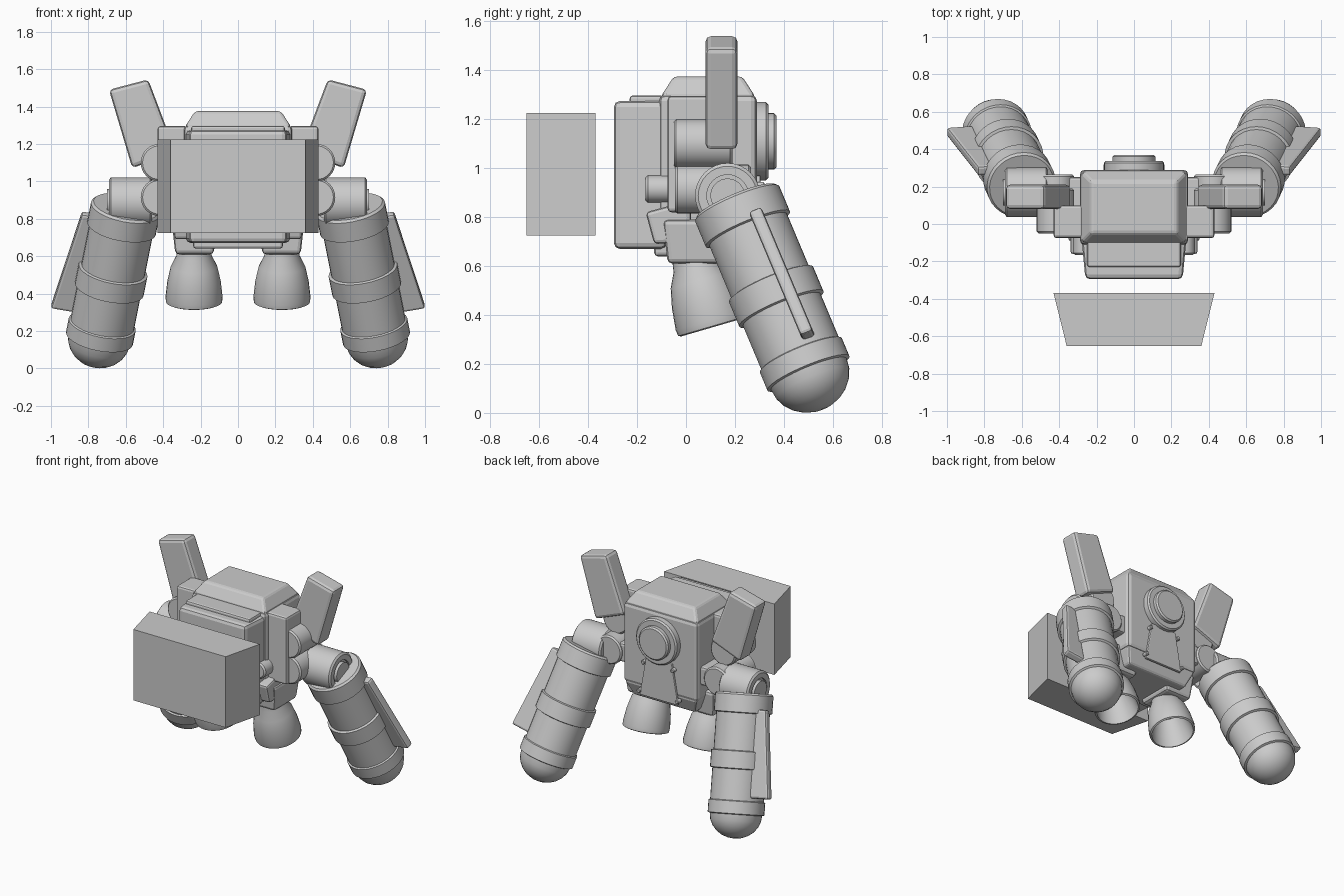
import bpy, bmesh, math
from mathutils import Vector

cube = bpy.data.objects.get("Cube")
if cube:
    bpy.data.objects.remove(cube, do_unlink=True)

GREY = (0.6, 0.6, 0.6, 1.0)
grey = bpy.data.materials.new("plain_grey")
grey.use_nodes = True
grey.diffuse_color = GREY
grey.node_tree.nodes["Principled BSDF"].inputs["Base Color"].default_value = GREY


def finish(name, bm, mirror=False, bevel=0.0, smooth=False, segments=2):
    """Turn a bmesh into an object, with optional bevel and mirrored twin."""
    bmesh.ops.recalc_face_normals(bm, faces=bm.faces)
    mesh = bpy.data.meshes.new(name)
    bm.to_mesh(mesh)
    bm.free()
    mesh.materials.append(grey)
    obj = bpy.data.objects.new(name, mesh)
    bpy.context.collection.objects.link(obj)
    if smooth:
        bpy.ops.object.select_all(action='DESELECT')
        obj.select_set(True)
        bpy.context.view_layer.objects.active = obj
        bpy.ops.object.shade_smooth_by_angle(angle=math.radians(35))
    if bevel:
        mod = obj.modifiers.new("Bevel", 'BEVEL')
        mod.width, mod.segments = bevel, segments
    if mirror:
        obj.modifiers.new("Mirror", 'MIRROR')
    return obj


def box(name, xs, ys, zs, bevel=0.0, mirror=False, top=0.0, bottom=0.0, front=0.0):
    """Box from ranges; top, bottom and front pull those faces' corners inward."""
    bm = bmesh.new()
    grid = [bm.verts.new((x, y, z)) for x in xs for y in ys for z in zs]
    bmesh.ops.convex_hull(bm, input=grid)
    bmesh.ops.dissolve_limit(bm, angle_limit=0.01, verts=bm.verts, edges=bm.edges)
    cx, cy = sum(xs) / 2, sum(ys) / 2
    for v in bm.verts:
        inset = top if v.co.z > sum(zs) / 2 else bottom
        sx, sy = math.copysign(1, cx - v.co.x), math.copysign(1, cy - v.co.y)
        if v.co.y < cy:
            v.co.x += sx * front
        v.co.x += sx * inset
        v.co.y += sy * inset
    return finish(name, bm, mirror, bevel)


def prism(name, outline, offset, bevel=0.0, mirror=False):
    """Extrude a flat outline by a vector."""
    bm = bmesh.new()
    face = bm.faces.new([bm.verts.new(p) for p in outline])
    out = bmesh.ops.extrude_face_region(bm, geom=[face])
    moved = [g for g in out["geom"] if isinstance(g, bmesh.types.BMVert)]
    bmesh.ops.translate(bm, vec=offset, verts=moved)
    return finish(name, bm, mirror, bevel)


def lathe(name, profile, origin, axis, mirror=False, sides=32):
    """Revolve (distance, radius) pairs about an axis."""
    bm = bmesh.new()
    origin, axis = Vector(origin), Vector(axis).normalized()
    side = axis.orthogonal().normalized()
    verts = [bm.verts.new(origin + axis * t + side * r) for t, r in profile]
    edges = [bm.edges.new(pair) for pair in zip(verts, verts[1:])]
    bmesh.ops.spin(bm, geom=verts + edges, cent=origin, axis=axis,
                   angle=math.tau, steps=sides)
    bmesh.ops.remove_doubles(bm, verts=bm.verts, dist=0.0005)
    return finish(name, bm, mirror, smooth=True)


def rod(name, origin, axis, length, radius, mirror=False, chamfer=0.01):
    c = chamfer
    profile = [(0, 0), (0, radius - c), (c, radius), (length - c, radius),
               (length, radius - c), (length, 0)]
    return lathe(name, profile, origin, axis, mirror)


# Central body with chamfered top and bottom
box("body", (-0.29, 0.29), (-0.11, 0.29), (0.74, 1.3), 0.025)
box("body_top", (-0.285, 0.285), (-0.105, 0.285), (1.29, 1.375), 0.015, top=0.055)
box("body_bottom", (-0.285, 0.285), (-0.105, 0.285), (0.64, 0.75), 0.015, bottom=0.045)

# Chest panel and stepped lip
box("chest_panel", (-0.28, 0.28), (-0.295, -0.08), (0.67, 1.275), 0.025, front=0.02)
box("chest_lip", (-0.25, 0.25), (-0.23, -0.09), (1.2, 1.297), 0.012)
box("chest_base", (-0.24, 0.24), (-0.13, 0.0), (0.64, 0.72), 0.015)

# Separate wedge block at the front
box("front_block", (-0.43, 0.43), (-0.652, -0.37), (0.725, 1.225), front=0.07)

# Back disc and hatch
rod("back_ring", (0, 0.28, 1.11), (0, 1, 0), 0.057, 0.16)
rod("back_disc", (0, 0.28, 1.11), (0, 1, 0), 0.09, 0.115)
prism("back_hatch", [(-0.1, 0.285, 0.97), (0.1, 0.285, 0.97),
                     (0.15, 0.285, 0.69), (-0.15, 0.285, 0.69)], (0, 0.02, 0), 0.006)
for z, x in ((0.93, 0.115), (0.72, 0.15)):
    rod("hatch_pin", (x, 0.28, z), (0, 1, 0), 0.04, 0.014, True, 0.004)

# Side blocks and hinges
box("side_block", (0.27, 0.43), (-0.075, 0.1), (0.82, 1.295), 0.015, True)
rod("wing_hinge", (0.42, -0.05, 1.1), (0, 1, 0), 0.24, 0.1, True)
rod("shoulder_hinge", (0.42, -0.045, 0.915), (0, 1, 0), 0.31, 0.1, True)
rod("side_nozzle", (0.27, -0.165, 0.915), (0, 1, 0), 0.15, 0.056, True)
box("shoulder_link", (0.27, 0.5), (0.08, 0.25), (0.85, 0.98), 0.015, True)

# Upswept wings
prism("wing", [(0.48, 0.08, 1.545), (0.69, 0.08, 1.49),
               (0.565, 0.08, 1.07), (0.335, 0.08, 1.16)], (0, 0.13, 0), 0.022, True)

# Shoulder tube with recessed end
lathe("shoulder_tube", [(0, 0), (0, 0.12), (0.01, 0.133), (0.22, 0.133), (0.23, 0.12),
                        (0.23, 0.085), (0.215, 0.085), (0.215, 0.07), (0.24, 0.07),
                        (0.24, 0)], (0.46, 0.17, 0.888), (1, 0, 0), True)

# Arm pod: banded cylinder ending in a dome
top = Vector((0.6, 0.205, 0.865))
down = Vector((0.2, 0.42, -1)).normalized()
bands = [(0, 0), (0, 0.175), (0.012, 0.187), (0.125, 0.187), (0.13, 0.172),
         (0.37, 0.172), (0.375, 0.187), (0.485, 0.187), (0.49, 0.172),
         (0.69, 0.172), (0.695, 0.182), (0.775, 0.182), (0.78, 0.168)]
dome = [(0.78 + 0.155 * math.sin(a), 0.168 * math.cos(a))
        for a in (math.radians(15 * i) for i in range(1, 7))]
lathe("arm_pod", bands + dome, top, down, True)

# Fin running down the outside of each arm pod
out = (Vector((1, 0, 0)) - down * down.x).normalized()
back = out.cross(down).normalized()
back *= math.copysign(1, back.y)
fin = [top + down * t + out * o + back * 0.03
       for t, o in ((0.1, 0.14), (0.1, 0.22), (0.67, 0.285), (0.67, 0.14))]
prism("arm_fin", fin, back * 0.055, 0.014, True)

# Thruster mounts and hollow bells
box("thruster_mount", (0.11, 0.355), (-0.095, 0.2), (0.61, 0.79), 0.02, True, bottom=0.02)
prism("mount_brace", [(0.2, -0.165, 0.82), (0.2, 0.02, 0.87), (0.2, 0.02, 0.7),
                      (0.2, -0.13, 0.69)], (0.14, 0, 0), 0.015, True)
lathe("thruster_bell", [(-0.04, 0), (-0.04, 0.085), (0.02, 0.095), (0.08, 0.125),
                        (0.16, 0.143), (0.25, 0.153), (0.275, 0.15), (0.28, 0.138),
                        (0.2, 0.125), (0.08, 0.09), (0.05, 0)],
      (0.235, 0.035, 0.62), (0, 0.28, -0.96), True)
